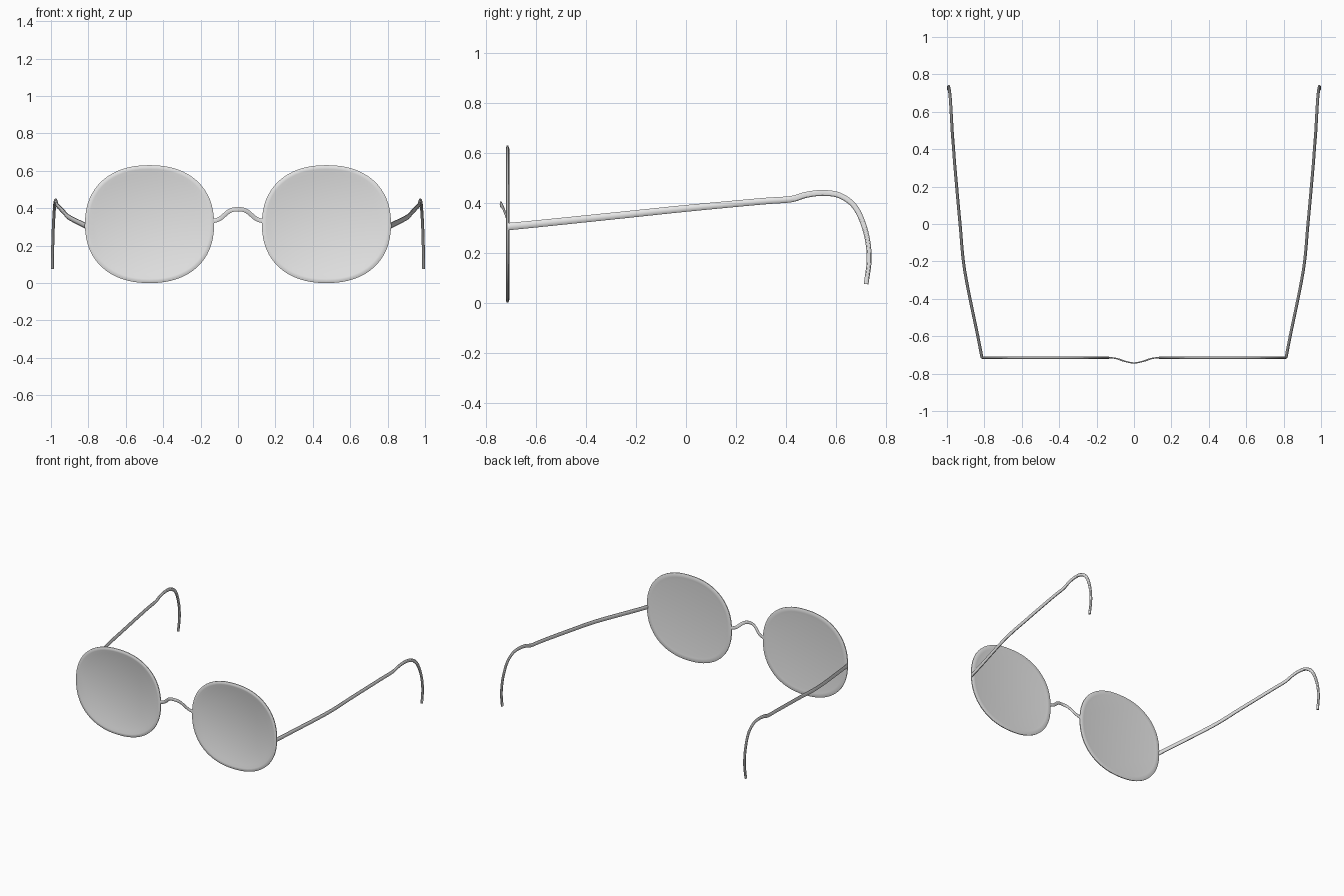
import bpy, bmesh
from math import cos, sin, pi
from mathutils import Vector

if "Cube" in bpy.data.objects:
    bpy.data.objects.remove(bpy.data.objects["Cube"])

grey = bpy.data.materials.new("light grey")
grey.use_nodes = True
grey.diffuse_color = (0.8, 0.8, 0.8, 1)
grey.node_tree.nodes["Principled BSDF"].inputs["Base Color"].default_value = grey.diffuse_color


def loft(name, rings, mirror):
    """Skin a list of closed rings, cap both ends, optionally mirror in x."""
    bm = bmesh.new()
    loops = [[bm.verts.new(p) for p in ring] for ring in rings]
    n = len(loops[0])
    for a, b in zip(loops, loops[1:]):
        for i in range(n):
            j = (i + 1) % n
            bm.faces.new((a[i], a[j], b[j], b[i]))
    bm.faces.new(loops[0][::-1])
    bm.faces.new(loops[-1])
    bmesh.ops.recalc_face_normals(bm, faces=bm.faces)
    mesh = bpy.data.meshes.new(name)
    bm.to_mesh(mesh)
    bm.free()
    mesh.materials.append(grey)
    obj = bpy.data.objects.new(name, mesh)
    bpy.context.collection.objects.link(obj)
    if mirror:
        obj.modifiers.new("Mirror", 'MIRROR')
    bpy.ops.object.select_all(action='DESELECT')
    obj.select_set(True)
    bpy.context.view_layer.objects.active = obj
    bpy.ops.object.shade_smooth_by_angle(angle=0.5)


def smooth_path(points, steps=6):
    """Catmull-Rom curve through the points."""
    p = [Vector(q) for q in points]
    p = [2 * p[0] - p[1]] + p + [2 * p[-1] - p[-2]]
    out = []
    for a, b, c, d in zip(p, p[1:], p[2:], p[3:]):
        for k in range(steps):
            t = k / steps
            out.append(0.5 * (2 * b + (c - a) * t + (2 * a - 5 * b + 4 * c - d) * t * t
                              + (3 * b - a - 3 * c + d) * t ** 3))
    return out + [p[-2]]


def sweep(name, points, side, thick, tall_start, tall_end, mirror):
    """Sweep a flattened oval; thick lies along side, tall across it."""
    path = smooth_path(points)
    rings = []
    for i, p in enumerate(path):
        tangent = path[min(i + 1, len(path) - 1)] - path[max(i - 1, 0)]
        tangent.normalize()
        up = Vector(side).cross(tangent).normalized()
        across = tangent.cross(up)
        tall = tall_start + (tall_end - tall_start) * i / (len(path) - 1)
        rings.append([p + across * (thick / 2 * cos(a)) + up * (tall / 2 * sin(a))
                      for a in (2 * pi * k / 10 for k in range(10))])
    loft(name, rings, mirror)


def lens_ring(inset, y, n=64, power=2 / 2.25):
    """Rounded oval outline, shrunk by inset."""
    ring = []
    for k in range(n):
        c, s = cos(2 * pi * k / n), sin(2 * pi * k / n)
        x = (0.345 - inset) * abs(c) ** power * (1 if c > 0 else -1)
        z = (0.315 - inset) * abs(s) ** power * (1 if s > 0 else -1)
        ring.append((0.473 + x, y, 0.315 + z))
    return ring


# Lenses with rounded rims and a bevelled recess at the front
profile = [(0.045, -0.711), (0.03, -0.709), (0.012, -0.708), (0, -0.712), (0, -0.718),
           (0.01, -0.722), (0.022, -0.722), (0.044, -0.714)]
loft("rimmed_lenses", [lens_ring(i, y) for i, y in profile], True)

# Arched nose bridge, a thin strip bowed forward
half = [(0.135, -0.714, 0.33), (0.095, -0.719, 0.345), (0.045, -0.735, 0.385)]
bridge = [(-x, y, z) for x, y, z in half] + [(0, -0.743, 0.395)] + half[::-1]
sweep("nose_bridge", bridge, (0, 1, 0), 0.007, 0.024, 0.024, False)

# Temple arms with hooked ear pieces
arm = [(0.813, -0.714, 0.305), (0.835, -0.6, 0.316), (0.905, -0.25, 0.352),
       (0.93, 0, 0.378), (0.957, 0.3, 0.406), (0.966, 0.42, 0.415),
       (0.971, 0.48, 0.432), (0.975, 0.55, 0.44), (0.979, 0.62, 0.428),
       (0.983, 0.68, 0.38), (0.988, 0.72, 0.285), (0.991, 0.734, 0.18),
       (0.993, 0.722, 0.075)]
sweep("temple_arms", arm, (1, 0, 0), 0.016, 0.031, 0.02, True)
